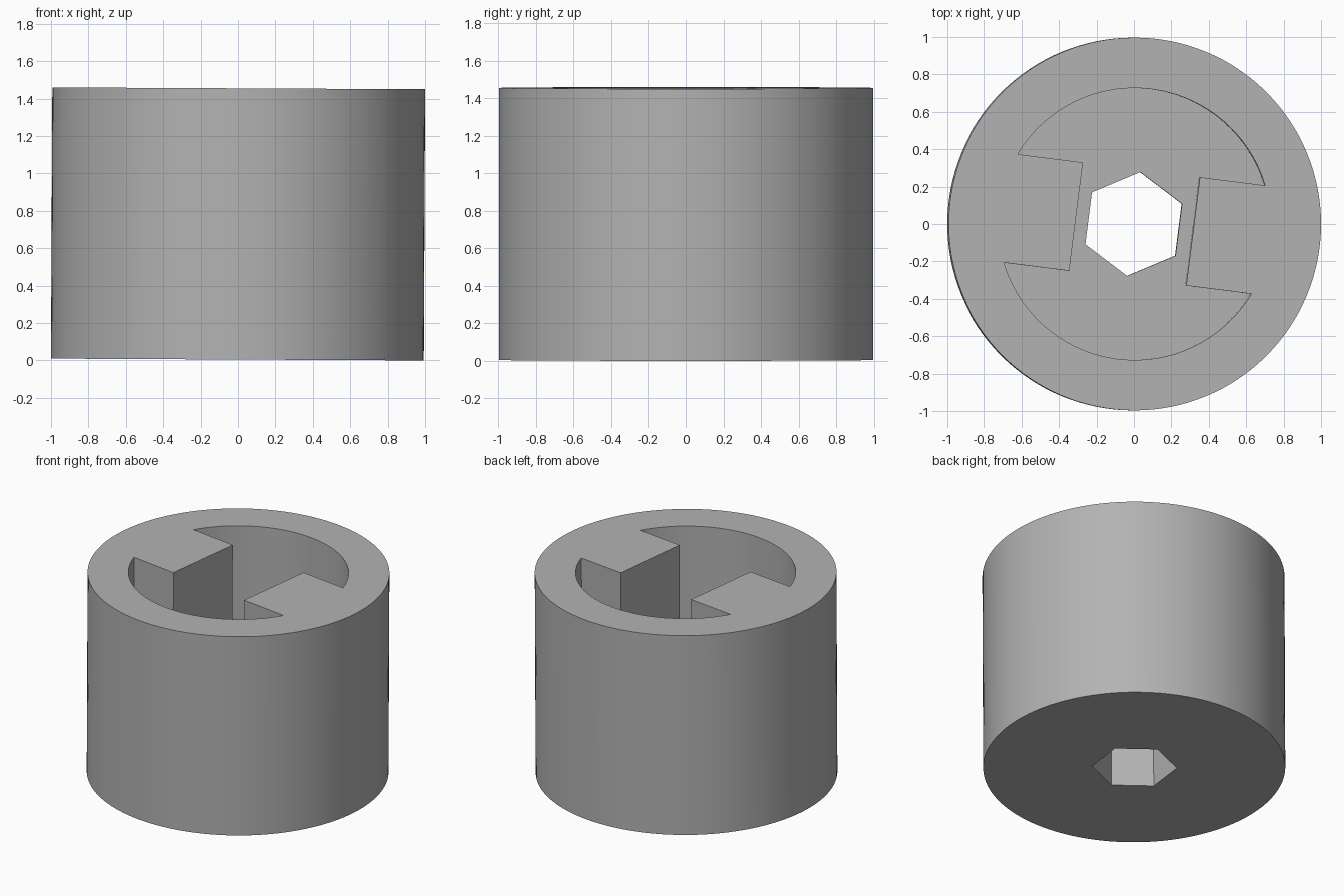
import bpy, bmesh
from math import sin, cos, asin, pi, radians
from mathutils import Matrix

cube = bpy.data.objects.get("Cube")
if cube:
    bpy.data.objects.remove(cube, do_unlink=True)

RADIUS, HEIGHT, FLOOR = 0.9965, 1.45, 0.485
POCKET_R, LUG_INNER, LUG_HALF = 0.727, 0.315, 0.292
TWIST = radians(-7.2)

grey = bpy.data.materials.new("plain grey")
grey.use_nodes = True
grey.diffuse_color = (0.45, 0.45, 0.45, 1)
grey.node_tree.nodes["Principled BSDF"].inputs["Base Color"].default_value = grey.diffuse_color


def arc(radius, start, end, steps):
    angles = [start + (end - start) * i / steps for i in range(steps + 1)]
    return [(radius * cos(a), radius * sin(a)) for a in angles]


def prism(name, outline, z0, z1):
    """Extrude a counter-clockwise outline from z0 to z1."""
    bm = bmesh.new()
    base = bm.faces.new([bm.verts.new((x, y, z0)) for x, y in outline])
    ext = bmesh.ops.extrude_face_region(bm, geom=[base], use_keep_orig=True)
    top = [v for v in ext["geom"] if isinstance(v, bmesh.types.BMVert)]
    bmesh.ops.translate(bm, verts=top, vec=(0, 0, z1 - z0))
    bmesh.ops.recalc_face_normals(bm, faces=bm.faces)
    mesh = bpy.data.meshes.new(name)
    bm.to_mesh(mesh)
    bm.free()
    mesh.materials.append(grey)
    obj = bpy.data.objects.new(name, mesh)
    bpy.context.collection.objects.link(obj)
    return obj


# Round body
body = prism("coupling_body", arc(RADIUS, 0, 2 * pi, 128)[:-1], 0, HEIGHT)

# Round pocket outline that leaves two opposed square lugs
a = asin(LUG_HALF / POCKET_R)
half = arc(POCKET_R, a, pi - a, 48) + [(-LUG_INNER, LUG_HALF), (-LUG_INNER, -LUG_HALF)]
pocket_outline = half[:-1] + [half[-1]] + [(-x, -y) for x, y in half]
pocket = prism("pocket_cutter", pocket_outline, FLOOR, HEIGHT + 0.2)

# Hexagonal through bore
bore = prism("hex_cutter", arc(0.28, pi / 2, 2.5 * pi, 6)[:-1], -0.2, FLOOR + 0.2)

# Cut the pocket and bore out of the body
bpy.context.view_layer.objects.active = body
for cutter in (pocket, bore):
    cutter.data.transform(Matrix.Rotation(TWIST, 4, "Z"))
    cutter.hide_render = True
    mod = body.modifiers.new(cutter.name, "BOOLEAN")
    mod.operation = "DIFFERENCE"
    mod.solver = "EXACT"
    mod.object = cutter
    bpy.ops.object.modifier_apply(modifier=mod.name)
    bpy.data.objects.remove(cutter, do_unlink=True)

# Very slight lean, then rest on the ground
body.data.transform(Matrix.Rotation(0.005, 4, "Y"))
low = min(v.co.z for v in body.data.vertices)
left = min(v.co.x for v in body.data.vertices)
right = max(v.co.x for v in body.data.vertices)
body.data.transform(Matrix.Translation((-(left + right) / 2, 0, -low)))

for o in bpy.context.selected_objects:
    o.select_set(False)
body.select_set(True)
bpy.ops.object.shade_smooth_by_angle(angle=radians(30))
